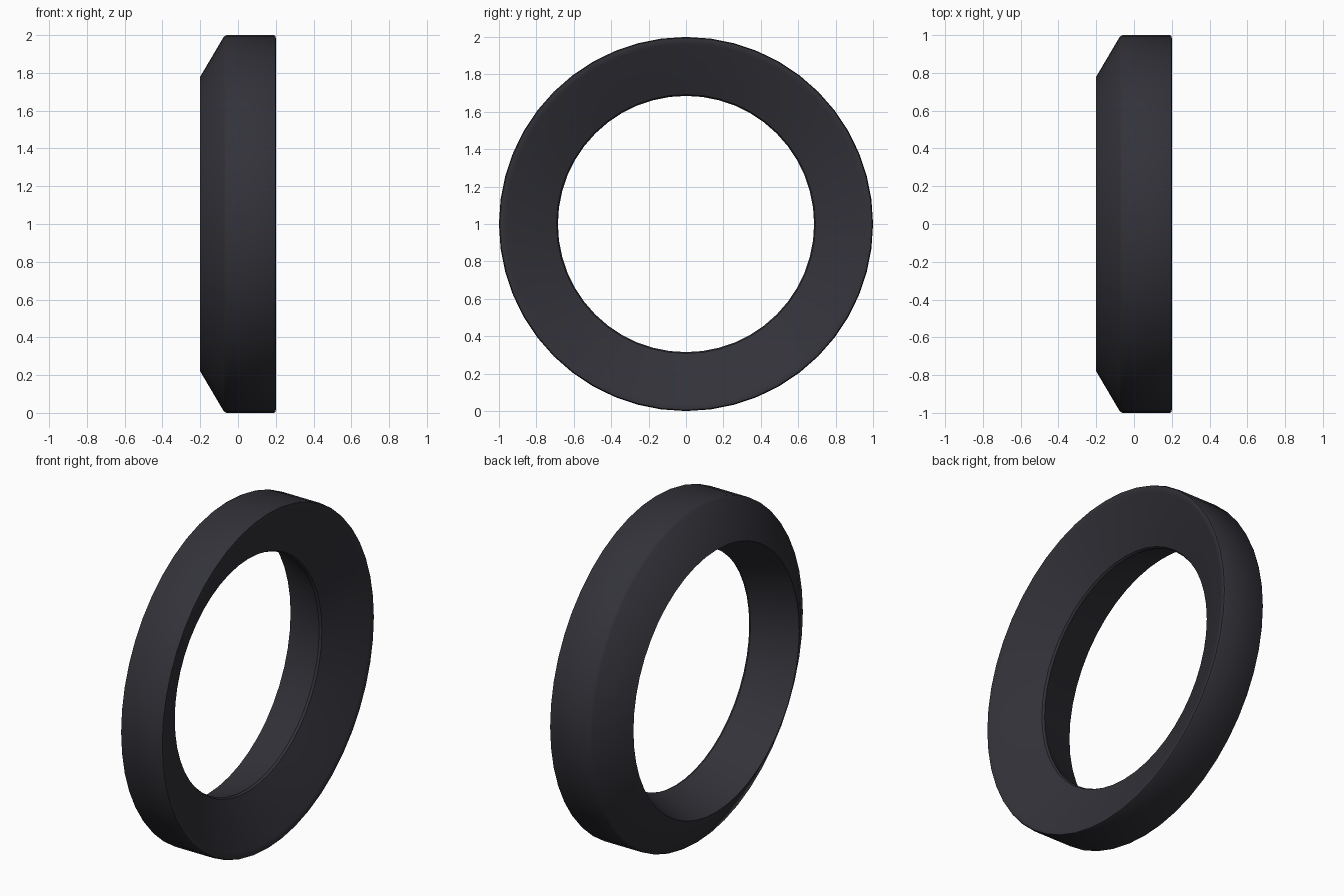
import bpy, bmesh, math

if "Cube" in bpy.data.objects:
    bpy.data.objects.remove(bpy.data.objects["Cube"])

SEGMENTS = 48

# Ring cross-section as (x, radius): slanted outer shoulder, flat tread,
# dished right side, gently tapered bore
PROFILE = [(-0.2, 0.78), (-0.075, 0.992), (-0.062, 1.0), (0.188, 1.0),
           (0.198, 0.995), (0.2, 0.985), (0.192, 0.962), (0.068, 0.692),
           (0.055, 0.685)]


def ring(name, profile, z, material):
    """Revolve a closed profile around the x axis."""
    bm = bmesh.new()
    loops = []
    for i in range(SEGMENTS):
        a = 2 * math.pi * i / SEGMENTS
        loops.append([bm.verts.new((x, r * math.sin(a), r * math.cos(a)))
                      for x, r in profile])
    n = len(profile)
    for i in range(SEGMENTS):
        p, q = loops[i], loops[(i + 1) % SEGMENTS]
        for j in range(n):
            k = (j + 1) % n
            bm.faces.new((p[j], p[k], q[k], q[j]))
    bmesh.ops.recalc_face_normals(bm, faces=bm.faces)
    mesh = bpy.data.meshes.new(name)
    bm.to_mesh(mesh)
    bm.free()
    mesh.materials.append(material)
    ob = bpy.data.objects.new(name, mesh)
    ob.location.z = z
    bpy.context.collection.objects.link(ob)
    bpy.context.view_layer.objects.active = ob
    ob.select_set(True)
    bpy.ops.object.shade_smooth_by_angle(angle=math.radians(35))
    return ob


rubber = bpy.data.materials.new("dark_rubber")
rubber.diffuse_color = (0.032, 0.032, 0.041, 1)
rubber.use_nodes = True
rubber.node_tree.nodes["Principled BSDF"].inputs["Base Color"].default_value = rubber.diffuse_color

ring("tyre_ring", PROFILE, 1.0, rubber)
